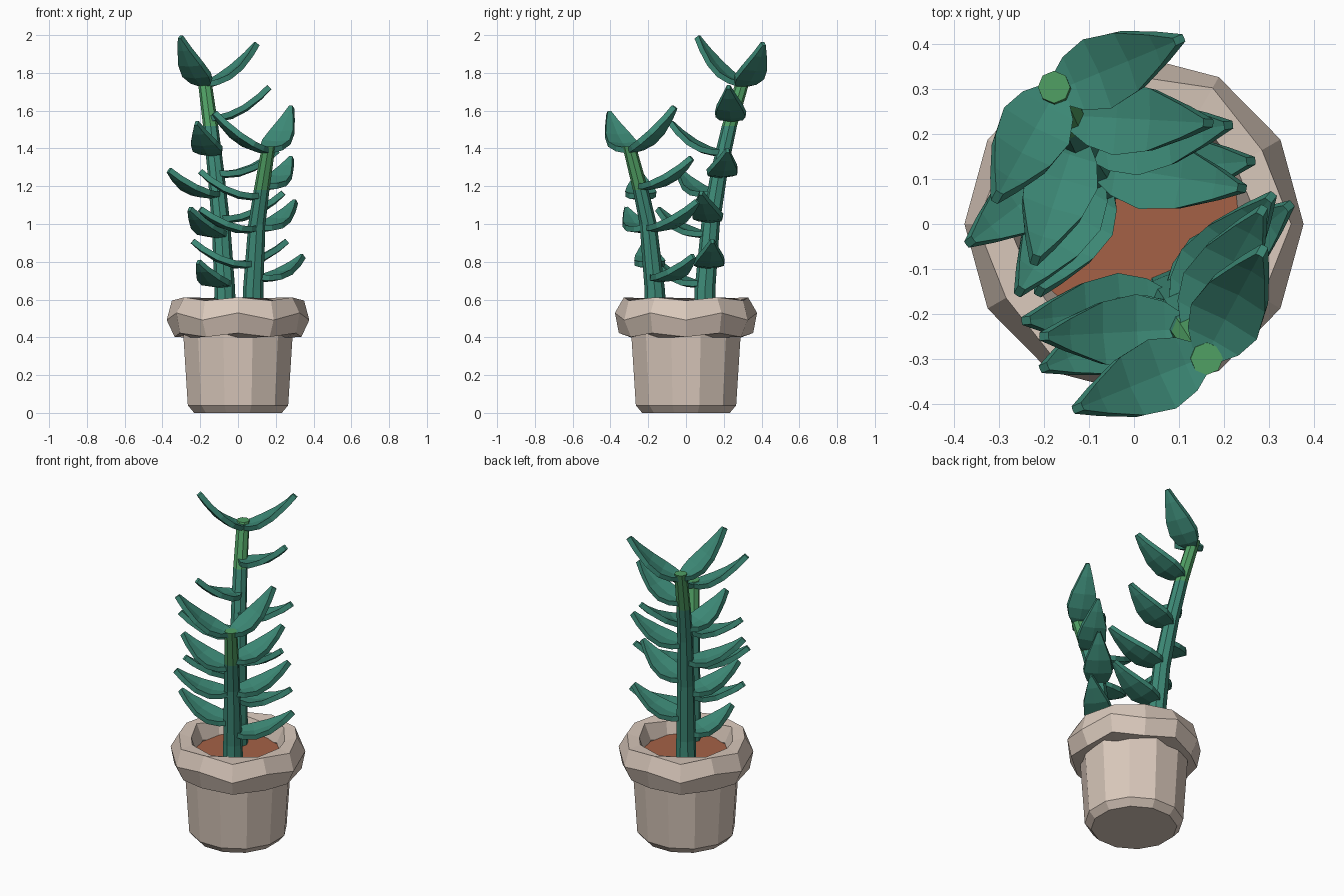
import bpy, math
from mathutils import Vector as V

if "Cube" in bpy.data.objects:
    bpy.data.objects.remove(bpy.data.objects["Cube"])


def mat(name, rgb):
    m = bpy.data.materials.new(name)
    lin = [((c / 255 + 0.055) / 1.055) ** 2.4 for c in rgb]
    m.diffuse_color = (*lin, 1)
    m.use_nodes = True
    m.node_tree.nodes["Principled BSDF"].inputs["Base Color"].default_value = m.diffuse_color
    return m


POT = mat("beige clay", (217, 200, 187))
SOIL = mat("brown soil", (165, 97, 70))
LEAF = mat("teal leaf", (61, 138, 119))
SHOOT = mat("young green", (80, 160, 100))


def loft(name, rings, mats, closed=False, rule=None):
    """Skin equal-sized rings of points; cap the ends or join them."""
    n, k = len(rings[0]), len(rings)
    verts = [p for r in rings for p in r]
    faces = []
    for i in range(k if closed else k - 1):
        j = (i + 1) % k
        for a in range(n):
            b = (a + 1) % n
            faces.append((i * n + a, i * n + b, j * n + b, j * n + a))
    if not closed:
        faces.append(tuple(reversed(range(n))))
        faces.append(tuple(range((k - 1) * n, k * n)))
    me = bpy.data.meshes.new(name)
    me.from_pydata(verts, [], faces)
    for m in mats:
        me.materials.append(m)
    if rule:
        for p in me.polygons:
            p.material_index = rule(p.center)
    ob = bpy.data.objects.new(name, me)
    bpy.context.collection.objects.link(ob)
    bpy.context.view_layer.objects.active = ob
    ob.select_set(True)
    bpy.ops.object.mode_set(mode='EDIT')
    bpy.ops.mesh.select_all(action='SELECT')
    bpy.ops.mesh.normals_make_consistent(inside=False)
    bpy.ops.object.mode_set(mode='OBJECT')
    ob.select_set(False)
    return ob


def circle(c, r, n, turn=0.0):
    return [V((c[0] + r * math.cos(2 * math.pi * i / n + turn),
               c[1] + r * math.sin(2 * math.pi * i / n + turn), c[2])) for i in range(n)]


# Pot body and soil
loft("pot_body", [circle((0, 0, z), r, 12, math.pi / 12) for r, z in
                  [(0.24, 0), (0.275, 0.04), (0.302, 0.45)]], [POT])
loft("soil", [circle((0, 0, z), 0.28, 12) for z in (0.46, 0.51)], [SOIL])

# Chunky faceted rim: the cross-section rocks from side to side
rim = []
for i in range(12):
    a, rock = 2 * math.pi * i / 12, (0.22 if i % 2 else -0.12)
    ring = []
    for s in range(6):
        t = 2 * math.pi * s / 6 + rock
        r = 0.308 + 0.07 * math.cos(t)
        ring.append(V((r * math.cos(a), r * math.sin(a), 0.505 + 0.112 * math.sin(t))))
    rim.append(ring)
loft("pot_rim", rim, [POT], closed=True)


def on_path(path, z):
    for p, q in zip(path, path[1:]):
        if z <= q[2]:
            break
    return V(p).lerp(V(q), (z - p[2]) / (q[2] - p[2]))


# Stems: teal below, young green on the last stretch
back = [(-0.07, 0.10, 0.48), (-0.07, 0.10, 0.65), (-0.09, 0.13, 1.0), (-0.12, 0.18, 1.3),
        (-0.145, 0.23, 1.52), (-0.178, 0.305, 1.77)]
front = [(0.08, -0.16, 0.48), (0.08, -0.165, 0.65), (0.10, -0.20, 1.0),
         (0.125, -0.24, 1.18), (0.162, -0.30, 1.41)]
for name, path, split in (("back_stem", back, 1.52), ("front_stem", front, 1.18)):
    z0, z1 = path[0][2], path[-1][2]
    loft(name, [circle(p, 0.058 - 0.022 * (p[2] - z0) / (z1 - z0), 8) for p in path],
         [LEAF, SHOOT], rule=lambda c, s=split: int(c.z > s))

# Leaf outline: position along the leaf, half width
OUTLINE = [(0, 0.028), (0.16, 0.064), (0.36, 0.083), (0.6, 0.07), (0.84, 0.036), (1, 0.009)]


def leaf(name, root, tip):
    tip = V(tip)
    mid = (root + tip) / 2 - V((0, 0, 0.085))
    side = (tip - root).cross(V((0, 0, 1))).normalized()
    rings = []
    for t, w in OUTLINE:
        c = root * (1 - t) ** 2 + mid * 2 * t * (1 - t) + tip * t * t
        d = ((mid - root) * (1 - t) + (tip - mid) * t).normalized()
        up = side.cross(d)
        h, dip = 0.015, 0.12 * w
        rings.append([c - side * w + up * h, c + up * (h - dip), c + side * w + up * h,
                      c + side * w * 0.96 - up * h, c - up * (h + dip),
                      c - side * w * 0.96 - up * h])
    loft(name, rings, [LEAF])


# Leaves: root height on the stem, tip position
leaves = {
    "back_leaf": (back, [
        (1.74, (-0.305, 0.06, 1.99)), (1.74, (0.10, 0.41, 1.955)),
        (1.56, (0.165, 0.225, 1.725)), (1.38, (-0.22, -0.08, 1.535)),
        (1.27, (0.21, 0.22, 1.39)), (1.16, (-0.365, -0.04, 1.285)),
        (1.03, (0.24, 0.08, 1.165)), (0.95, (-0.255, -0.15, 1.08)),
        (0.79, (0.26, 0.14, 0.91)), (0.69, (-0.21, -0.15, 0.80))]),
    "front_leaf": (front, [
        (1.39, (-0.125, -0.41, 1.59)), (1.39, (0.285, -0.06, 1.62)),
        (1.20, (0.285, 0.03, 1.35)), (1.15, (-0.20, -0.25, 1.28)),
        (0.98, (0.305, 0.06, 1.12)), (0.98, (-0.20, -0.32, 1.08)),
        (0.79, (-0.24, -0.215, 0.91)), (0.72, (0.345, 0.04, 0.83))]),
}
for name, (path, items) in leaves.items():
    for i, (z, tip) in enumerate(items, 1):
        leaf(f"{name}_{i}", on_path(path, z), tip)
